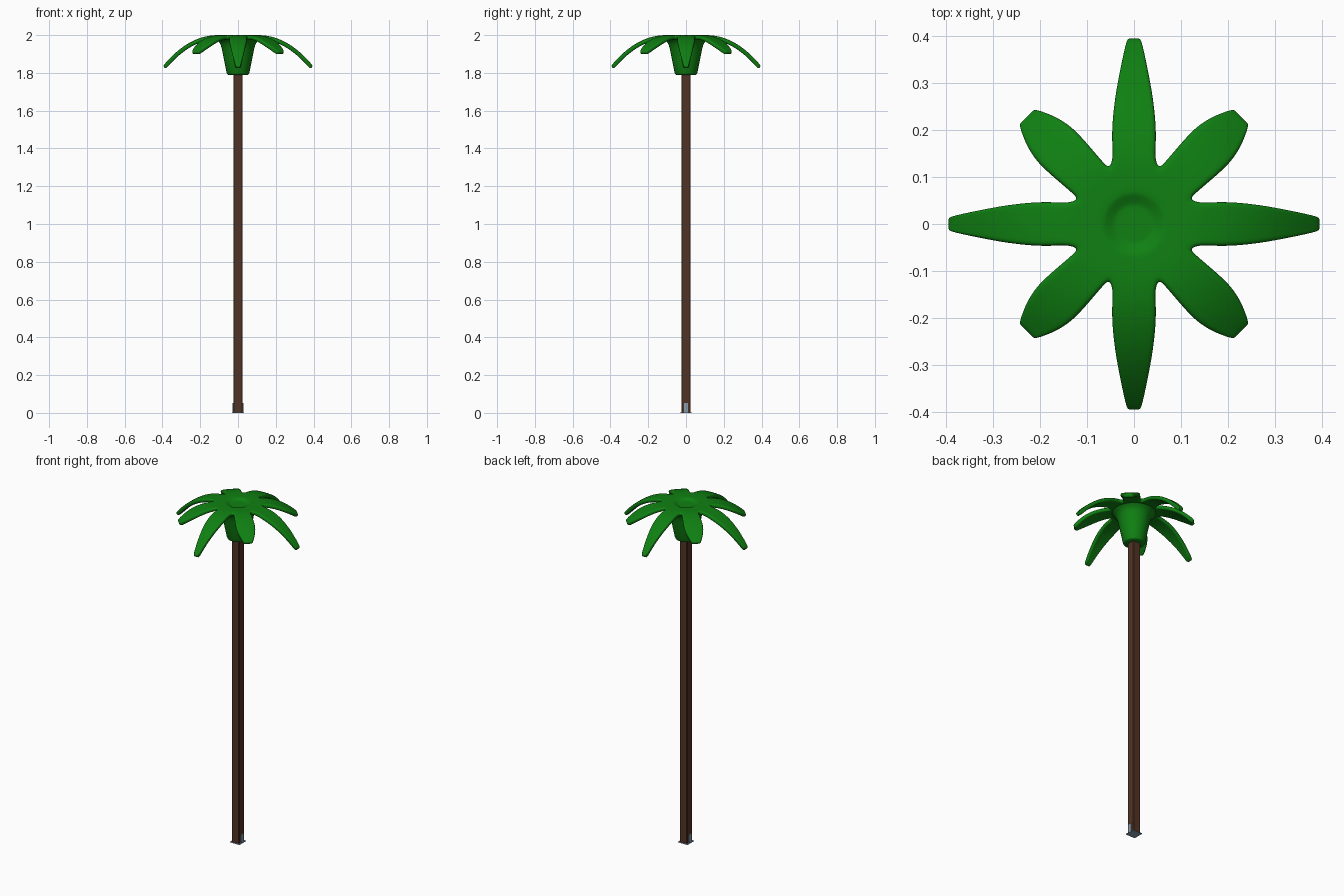
import bpy, bmesh, math
from mathutils import Vector

if "Cube" in bpy.data.objects:
    bpy.data.objects.remove(bpy.data.objects["Cube"])


def material(name, rgb):
    m = bpy.data.materials.new(name)
    m.diffuse_color = (*rgb, 1)
    m.use_nodes = True
    m.node_tree.nodes["Principled BSDF"].inputs["Base Color"].default_value = m.diffuse_color
    return m


GREEN = material("leaf green", (0.005, 0.215, 0.006))
BROWN = material("wood brown", (0.085, 0.034, 0.018))
STEEL = material("steel blue grey", (0.25, 0.34, 0.42))


def finish(bm, name, mat, smooth=False):
    bmesh.ops.recalc_face_normals(bm, faces=bm.faces)
    me = bpy.data.meshes.new(name)
    bm.to_mesh(me)
    bm.free()
    me.materials.append(mat)
    for p in me.polygons:
        p.use_smooth = smooth
    ob = bpy.data.objects.new(name, me)
    bpy.context.collection.objects.link(ob)
    return ob


def box(name, x, y, z, mat, bevel=0):
    bm = bmesh.new()
    bmesh.ops.create_cube(bm, size=1)
    for v in bm.verts:
        v.co = [a[0] + (c + 0.5) * (a[1] - a[0]) for a, c in zip((x, y, z), v.co)]
    if bevel:
        edges = [e for e in bm.edges if abs(e.verts[0].co.z - e.verts[1].co.z) > 0.1]
        bmesh.ops.bevel(bm, geom=edges, offset=bevel, segments=1, affect='EDGES')
    return finish(bm, name, mat)


# Square post and its steel foot
box("post", (-.025, .025), (-.025, .025), (.003, 1.80), BROWN, .003)
box("foot_plate", (-.031, .031), (-.031, .031), (0, .003), STEEL)
for side, x in (("left", (-.0285, -.025)), ("right", (.025, .0285))):
    box("foot_tab_" + side, x, (-.011, .011), (.003, .052), STEEL)

# Leaf canopy: one domed sheet, disc in the middle and eight leaves around it
COLS = 6
RINGS = (.02, .038, .044, .06, .067, .09, .112, .129)
LONG = ((.142, .0455), (.17, .0475), (.21, .048), (.26, .0435), (.31, .035),
        (.355, .0255), (.385, .019), (.399, .013))
SHORT = ((.142, .0475), (.17, .0495), (.21, .053), (.25, .0535), (.285, .044),
         (.312, .032), (.327, .022))


def dome(x, y):
    r = math.hypot(x, y)
    dip = .012 * min(1, max(0, (.066 - r) / .024))
    return 2.0 - 2.5 * max(0, r - .1) ** 2.25 - dip


def build_canopy():
    bm = bmesh.new()

    def vert(x, y):
        return bm.verts.new((x, y, dome(x, y)))

    # angles of the columns, long leaves own 48 degrees and short ones 42
    angles = []
    for k in range(8):
        half = math.radians(24 if k % 2 == 0 else 21)
        angles += [k * math.pi / 4 + half * (2 * j / COLS - 1) for j in range(COLS)]
    n = len(angles)
    centre = vert(0, 0)
    rings = [[vert(r * math.cos(a), r * math.sin(a)) for a in angles] for r in RINGS]
    for i in range(n):
        j = (i + 1) % n
        bm.faces.new((centre, rings[0][i], rings[0][j]))
        for a, b in zip(rings, rings[1:]):
            bm.faces.new((a[i], b[i], b[j], a[j]))
    # leaves grow from the outer ring
    for k in range(8):
        ca, sa = math.cos(k * math.pi / 4), math.sin(k * math.pi / 4)
        prev = [rings[-1][(k * COLS + j) % n] for j in range(COLS + 1)]
        for s, w in (LONG if k % 2 == 0 else SHORT):
            row = []
            for j in range(COLS + 1):
                t = w * (2 * j / COLS - 1)
                row.append(vert(s * ca - t * sa, s * sa + t * ca))
            for j in range(COLS):
                bm.faces.new((prev[j], row[j], row[j + 1], prev[j + 1]))
            prev = row
    ob = finish(bm, "leaf_canopy", GREEN, True)
    if ob.data.polygons[0].normal.z < 0:
        ob.data.flip_normals()
    sol = ob.modifiers.new("thickness", 'SOLIDIFY')
    sol.thickness, sol.offset = .022, -1
    sub = ob.modifiers.new("rounding", 'SUBSURF')
    sub.levels = sub.render_levels = 2


build_canopy()

# Flared collar under the leaves
PROFILE = ((0, 1.79), (.052, 1.79), (.057, 1.793), (.060, 1.80), (.074, 1.87),
           (.085, 1.925), (.092, 1.95), (.103, 1.968), (.122, 1.981))
bm = bmesh.new()
vs = [bm.verts.new((r, 0, z)) for r, z in PROFILE]
es = [bm.edges.new(p) for p in zip(vs, vs[1:])]
bmesh.ops.spin(bm, geom=vs + es, cent=(0, 0, 0), axis=(0, 0, 1),
               angle=math.tau, steps=48, use_merge=False)
bmesh.ops.remove_doubles(bm, verts=bm.verts, dist=1e-5)
finish(bm, "collar", GREEN, True)
